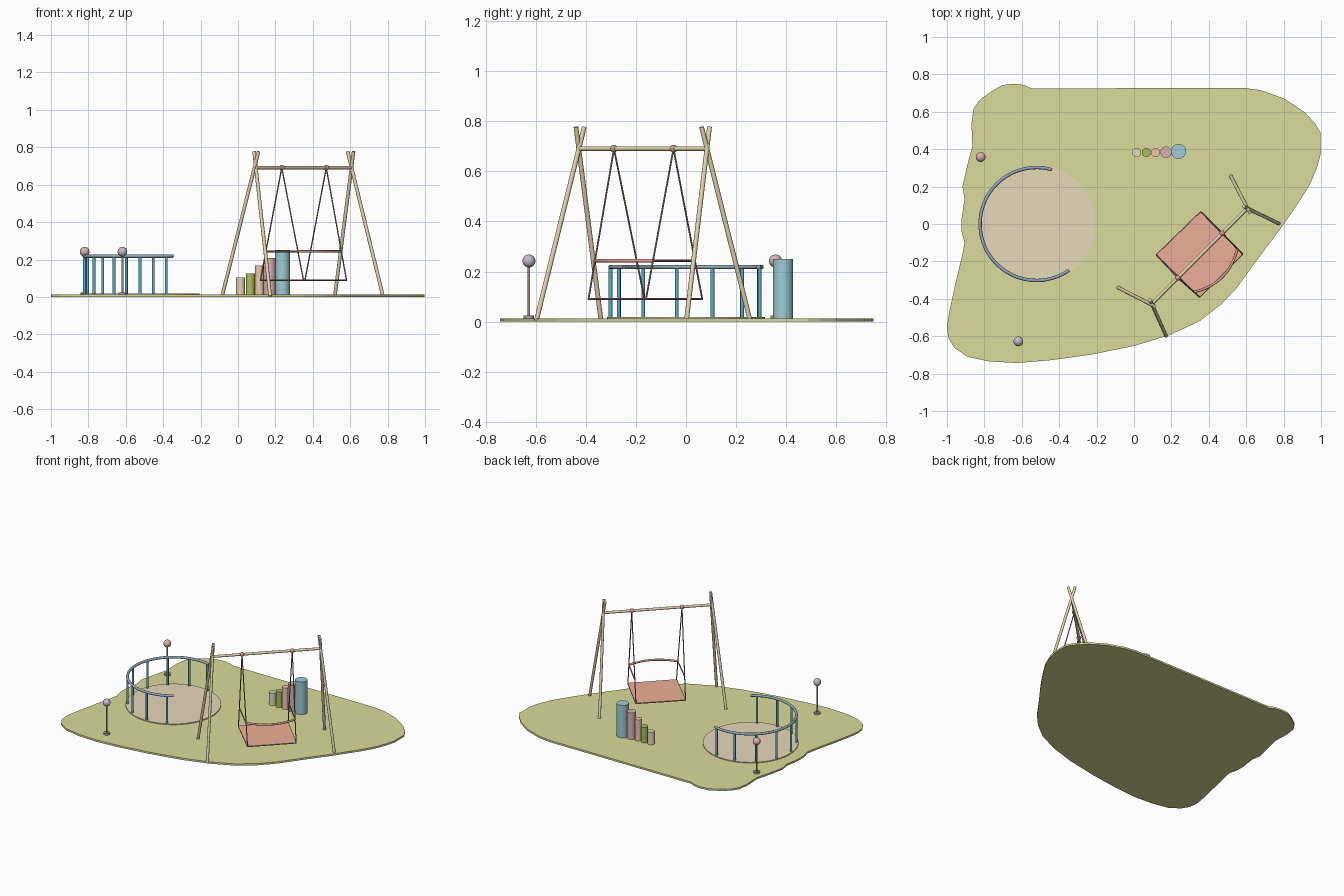
import bpy, math
from mathutils import Vector

if "Cube" in bpy.data.objects:
    bpy.data.objects.remove(bpy.data.objects["Cube"])


def paint(ob, rgb, smooth=True):
    name = "colour_%02d_%02d_%02d" % tuple(int(c * 99) for c in rgb)
    mat = bpy.data.materials.get(name) or bpy.data.materials.new(name)
    mat.diffuse_color = (*rgb, 1)
    mat.use_nodes = True
    mat.node_tree.nodes["Principled BSDF"].inputs["Base Color"].default_value = mat.diffuse_color
    ob.data.materials.append(mat)
    if smooth:
        bpy.ops.object.select_all(action='DESELECT')
        ob.select_set(True)
        bpy.context.view_layer.objects.active = ob
        bpy.ops.object.shade_smooth_by_angle(angle=math.radians(40))
    return ob


def rod(name, a, b, r, rgb, sides=16):
    a, b = Vector(a), Vector(b)
    d = b - a
    bpy.ops.mesh.primitive_cylinder_add(vertices=sides, radius=r, depth=d.length, location=(a + b) / 2)
    ob = bpy.context.object
    ob.rotation_euler = d.to_track_quat('Z', 'Y').to_euler()
    ob.name = name
    return paint(ob, rgb)


def ball(name, p, r, rgb):
    bpy.ops.mesh.primitive_uv_sphere_add(segments=24, ring_count=14, radius=r, location=p)
    ob = bpy.context.object
    ob.name = name
    return paint(ob, rgb)


def tube(name, pts, r, rgb):
    cu = bpy.data.curves.new(name, 'CURVE')
    cu.dimensions = '3D'
    cu.bevel_depth = r
    cu.bevel_resolution = 3
    cu.use_fill_caps = True
    sp = cu.splines.new('POLY')
    sp.points.add(len(pts) - 1)
    for q, p in zip(sp.points, pts):
        q.co = (*p, 1)
    ob = bpy.data.objects.new(name, cu)
    bpy.context.collection.objects.link(ob)
    bpy.context.view_layer.update()
    bpy.ops.object.select_all(action='DESELECT')
    ob.select_set(True)
    bpy.context.view_layer.objects.active = ob
    bpy.ops.object.convert(target='MESH')
    return paint(bpy.context.object, rgb)


def prism(name, outline, z0, z1, rgb):
    n = len(outline)
    verts = [(x, y, z) for z in (z0, z1) for x, y in outline]
    faces = [list(range(n))[::-1], list(range(n, 2 * n))]
    faces += [(i, (i + 1) % n, n + (i + 1) % n, n + i) for i in range(n)]
    me = bpy.data.meshes.new(name)
    me.from_pydata(verts, [], faces)
    ob = bpy.data.objects.new(name, me)
    bpy.context.collection.objects.link(ob)
    return paint(ob, rgb, False)


GRASS, SAND, WOOD = (.70, .71, .32), (.80, .69, .48), (.78, .67, .42)
BROWN, RED = (.42, .24, .22), (.85, .43, .31)
BLUE, SLATE = (.09, .44, .58), (.28, .40, .48)

# Lawn with a freeform outline (counter-clockwise)
outline = [(-.64, .75), (-.703, .743), (-.762, .71), (-.826, .663), (-.858, .615), (-.869, .535),
           (-.864, .417), (-.89, .32), (-.917, .2), (-.906, .134), (-.922, .027), (-.922, -.04),
           (-.906, -.10), (-.917, -.16), (-.955, -.32), (-.987, -.465), (-1.0, -.55), (-.992, -.61),
           (-.96, -.663), (-.89, -.71), (-.773, -.735), (-.623, -.743), (-.452, -.729), (-.238, -.70),
           (0, -.652), (.19, -.594), (.35, -.52), (.468, -.428), (.553, -.337), (.67, -.176),
           (.78, -.03), (.875, .107), (.94, .21), (.98, .305), (.998, .375), (.998, .487),
           (.97, .535), (.91, .6), (.805, .67), (.68, .715), (.59, .727), (-.55, .725), (-.585, .743)]
prism("lawn", outline, 0, .013, GRASS)

# Round sand area with curved railing
CX, RR = -.521, .302
bpy.ops.mesh.primitive_cylinder_add(vertices=64, radius=.315, depth=.014, location=(CX, 0, .012))
bpy.context.object.name = "sand_circle"
paint(bpy.context.object, SAND)


def ring(deg, z):
    a = math.radians(deg)
    return (CX + RR * math.cos(a), RR * math.sin(a), z)


tube("curved_rail", [ring(74 + 231 * i / 48, .218) for i in range(49)], .009, SLATE)
for i in range(9):
    deg = 77 + 27.5 * i
    rod("rail_post", ring(deg, .012), ring(deg, .216), .0075, BLUE)

# Ball-topped lamps
for x, y, rgb, pole in ((-.82, .358, (.72, .45, .44), (.55, .32, .30)),
                        (-.618, -.628, (.56, .49, .60), (.62, .38, .30))):
    base = tuple(c * .7 for c in rgb)
    rod("lamp_base", (x, y, .01), (x, y, .025), .021, base, 24)
    rod("lamp_pole", (x, y, .02), (x, y, .23), .005, pole)
    ball("lamp_ball", (x, y, .242), .026, rgb)

# Row of stepping columns
for x, y, r, h, rgb in ((.013, .382, .024, .104, (.80, .69, .50)), (.066, .382, .024, .126, (.40, .53, .10)),
                        (.115, .382, .024, .168, (.87, .58, .43)), (.171, .384, .030, .207, (.72, .45, .45)),
                        (.238, .388, .040, .25, (.34, .61, .66))):
    rod("step_column", (x, y, .005), (x, y, h), r, rgb, 32)

# Swing frame: crossed legs and top beam
for foot, top in (((-.085, -.34), (.110, -.440)), ((.172, -.598), (.086, -.407)),
                  ((.518, .256), (.618, .062)), ((.775, .002), (.586, .094))):
    rod("swing_leg", (*foot, .005), (*top, .778), .0095, WOOD)
rod("swing_beam", (.088, -.434, .691), (.610, .088, .691), .009, WOOD)

# Swing seat, edge frame, ropes, armrests and curved backrest
corners = [Vector(c) for c in ((.120, -.166, .09), (.350, -.390, .09), (.580, -.160, .09), (.358, .065, .09))]
prism("swing_seat", [c.xy for c in corners], .087, .094, RED)
for i in range(4):
    rod("seat_edge", corners[i], corners[(i + 1) % 4], .0045, BROWN, 8)
knots = [Vector((.234, -.288, .691)), Vector((.472, -.050, .691))]
grip = []
for k, (back, front) in zip(knots, ((0, 1), (3, 2))):
    ball("rope_knot", k, .015, (.58, .32, .28))
    ends = [k.lerp(corners[c], .745) for c in (back, front)]
    for c in (back, front):
        rod("swing_rope", k, corners[c], .0035, BROWN, 8)
    rod("armrest", ends[0], ends[1], .0045, BROWN, 8)
    grip.append(ends[1])
out = Vector((1, -1, 0)).normalized() * .05
arc = [grip[0].lerp(grip[1], i / 24) + out * (1 - (i / 12 - 1) ** 2) for i in range(25)]
tube("curved_backrest", arc, .007, (.72, .35, .28))
